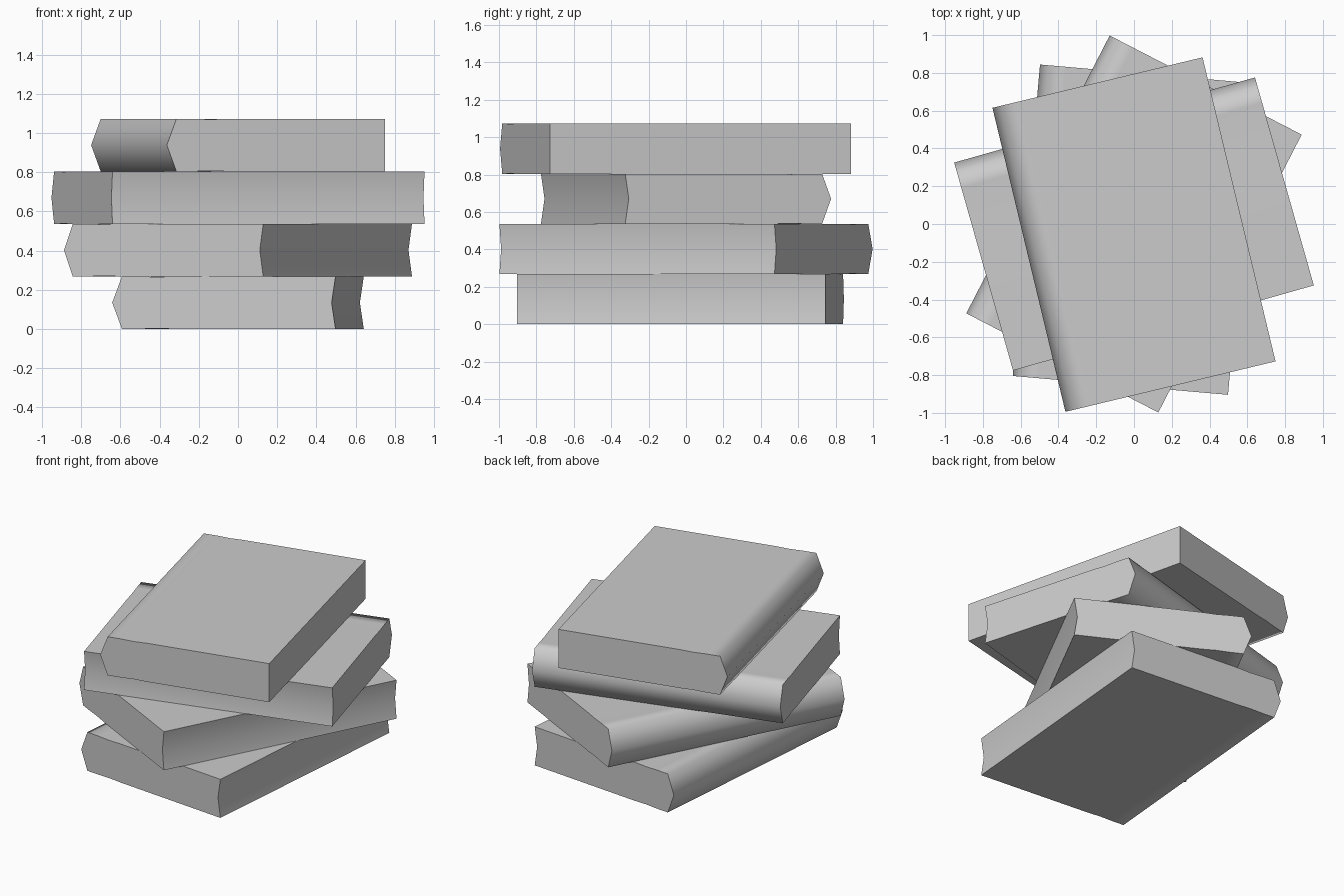
import bpy
import bmesh
from math import radians

if "Cube" in bpy.data.objects:
    bpy.data.objects.remove(bpy.data.objects["Cube"], do_unlink=True)

WIDTH, LENGTH, THICK = 1.144, 1.655, 0.268
SPINE = 0.05     # how far the spine ridge stands out
GROOVE = 0.003   # depth of the hinge groove in each cover

grey = bpy.data.materials.new("plain_grey")
grey.use_nodes = True
colour = (0.6, 0.6, 0.6, 1)
grey.diffuse_color = colour
grey.node_tree.nodes["Principled BSDF"].inputs["Base Color"].default_value = colour


def book_profile(notch):
    """Cross-section: pointed spine on the left, hollowed page edge on the right."""
    left, right, half = -WIDTH / 2, WIDTH / 2, THICK / 2
    cover = [(left + SPINE, half), (left + 0.14, half), (left + 0.23, half - GROOVE),
             (left + 0.32, half), (right, half)]
    lower = [(x, -z) for x, z in reversed(cover)]
    return [(left, 0)] + cover + [(right - notch, 0)] + lower


def make_book(name, level, centre, angle, notch):
    bm = bmesh.new()
    ring = [bm.verts.new((x, -LENGTH / 2, z)) for x, z in book_profile(notch)]
    end = bm.faces.new(ring)
    moved = bmesh.ops.extrude_face_region(bm, geom=[end])["geom"]
    bmesh.ops.translate(bm, vec=(0, LENGTH, 0),
                        verts=[v for v in moved if isinstance(v, bmesh.types.BMVert)])
    bmesh.ops.recalc_face_normals(bm, faces=bm.faces)
    mesh = bpy.data.meshes.new(name)
    bm.to_mesh(mesh)
    bm.free()
    mesh.materials.append(grey)

    book = bpy.data.objects.new(name, mesh)
    bpy.context.collection.objects.link(book)
    book.location = (*centre, THICK * (level + 0.5))
    book.rotation_euler.z = radians(angle)

    # Soft spine shading, crisp page edges and ends
    bpy.ops.object.select_all(action="DESELECT")
    book.select_set(True)
    bpy.context.view_layer.objects.active = book
    bpy.ops.object.shade_smooth_by_angle(angle=radians(80))
    weighted = book.modifiers.new("flat_covers", "WEIGHTED_NORMAL")
    weighted.keep_sharp = True


# Stack from the bottom up: name, centre, turn, page-edge hollow
stack = [
    ("bottom_book", (0, -0.03), -5, 0.02),
    ("lower_middle_book", (0, 0), -27.3, 0.02),
    ("upper_middle_book", (0, 0), -74.2, 0.02),
    ("top_book", (0, -0.056), 13.5, 0),
]
for level, (name, centre, angle, notch) in enumerate(stack):
    make_book(name, level, centre, angle, notch)
